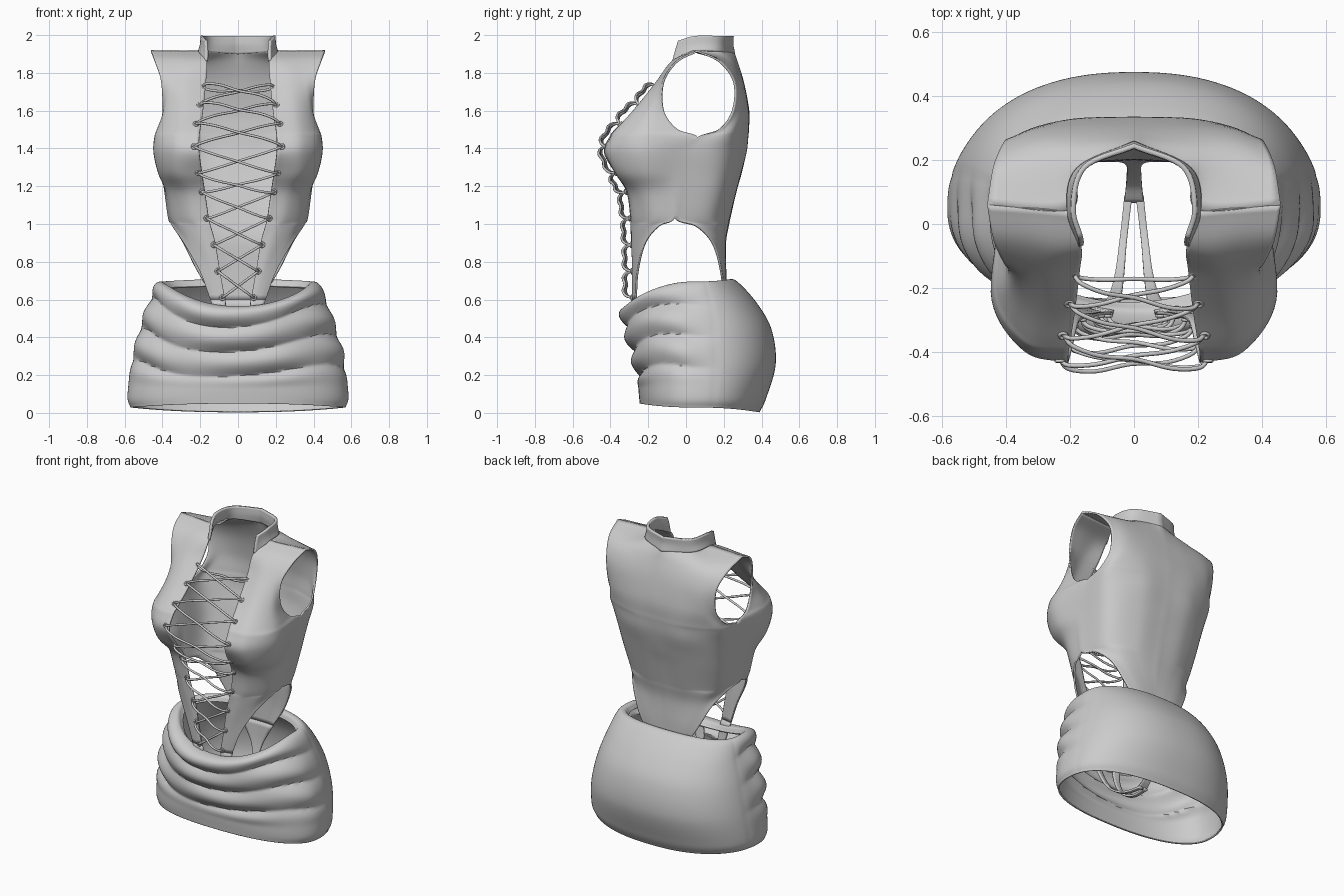
import bpy, bmesh, math
from mathutils import Vector

if "Cube" in bpy.data.objects:
    bpy.data.objects.remove(bpy.data.objects["Cube"])


def cr(p, t):
    """Smooth interpolation through the items of p, t in item units."""
    i = min(int(t), len(p) - 2)
    f = t - i
    b, c = p[i], p[i + 1]
    a = p[i - 1] if i > 0 else b * 2 - c
    d = p[i + 2] if i + 2 < len(p) else c * 2 - b
    return (b * 2 + (c - a) * f + (a * 2 - b * 5 + c * 4 - d) * f * f
            + (b * 3 - a - c * 3 + d) * f ** 3) * 0.5


def patch(rows, nu, sub):
    """Resample rows of control points into a fine grid."""
    n = len(rows[0])
    cols = [[r[k] for r in rows] for k in range(n)]
    grid = []
    for j in range((len(rows) - 1) * sub + 1):
        row = [cr(c, j / sub) for c in cols]
        grid.append([cr(row, (n - 1) * i / nu) for i in range(nu + 1)])
    return grid


def level_rows(data):
    """Each entry: z, then x,y pairs."""
    return [[Vector((r[k], r[k + 1], r[0])) for k in range(1, len(r), 2)] for r in data]


def grids_to_object(name, grids, mirror=True, closed=False, thick=0.01):
    bm = bmesh.new()
    for g in grids:
        for sx in ((1, -1) if mirror else (1,)):
            vs = [[bm.verts.new((p.x * sx, p.y, p.z)) for p in row] for row in g]
            n = len(g[0])
            for a, b in zip(vs, vs[1:]):
                for i in range(n if closed else n - 1):
                    k = (i + 1) % n
                    bm.faces.new((a[i], a[k], b[k], b[i]))
    bmesh.ops.remove_doubles(bm, verts=bm.verts, dist=0.0004)
    bmesh.ops.recalc_face_normals(bm, faces=bm.faces)
    me = bpy.data.meshes.new(name)
    bm.to_mesh(me)
    bm.free()
    ob = bpy.data.objects.new(name, me)
    bpy.context.collection.objects.link(ob)
    m = ob.modifiers.new("thickness", 'SOLIDIFY')
    m.thickness, m.offset = thick, 0
    bpy.ops.object.select_all(action='DESELECT')
    ob.select_set(True)
    bpy.context.view_layer.objects.active = ob
    bpy.ops.object.shade_smooth_by_angle(angle=math.radians(45))
    return ob


# Bodysuit front half: laced edge to side seam / hole edge
front = level_rows([
    (.60, .068, -.28, .09, -.28, .12, -.275, .145, -.265),
    (.75, .095, -.28, .13, -.28, .165, -.27, .20, -.255),
    (.90, .12, -.285, .18, -.28, .24, -.25, .285, -.215),
    (.99, .145, -.29, .22, -.275, .30, -.22, .345, -.14),
    (1.03, .155, -.29, .25, -.27, .34, -.18, .365, -.06),
    (1.17, .175, -.31, .28, -.29, .365, -.20, .385, -.05),
    (1.27, .19, -.37, .33, -.355, .415, -.22, .40, -.04),
    (1.38, .205, -.43, .34, -.395, .44, -.24, .415, -.01),
    (1.46, .205, -.40, .34, -.375, .435, -.23, .415, .06),
    (1.50, .20, -.37, .33, -.35, .42, -.22, .41, -.045),
    (1.60, .185, -.27, .30, -.27, .38, -.20, .395, -.117),
    (1.75, .17, -.14, .27, -.155, .35, -.14, .405, -.12),
    (1.86, .165, -.07, .25, -.07, .35, -.055, .44, -.047),
    (1.915, .20, .04, .29, .05, .38, .055, .46, .06)])
# Bodysuit back half: side seam / hole edge to centre back
back = level_rows([
    (.60, .12, .20, .08, .207, .04, .208, 0, .208),
    (.75, .215, .185, .14, .203, .07, .208, 0, .208),
    (.90, .29, .14, .21, .18, .11, .20, 0, .207),
    (.99, .345, .05, .28, .16, .15, .21, 0, .222),
    (1.03, .365, -.06, .32, .13, .17, .215, 0, .23),
    (1.17, .385, -.05, .345, .16, .18, .25, 0, .262),
    (1.27, .40, -.04, .36, .18, .19, .275, 0, .29),
    (1.38, .415, -.01, .38, .20, .20, .305, 0, .315),
    (1.46, .415, .06, .39, .225, .20, .315, 0, .325),
    (1.50, .41, .175, .37, .255, .20, .32, 0, .328),
    (1.60, .395, .247, .32, .295, .19, .323, 0, .33),
    (1.75, .405, .255, .30, .285, .15, .298, 0, .302),
    (1.86, .44, .177, .31, .21, .17, .245, 0, .268),
    (1.915, .46, .06, .20, .045, .17, .17, 0, .25)])
SUB = 6
gf, gb = patch(front, 24, SUB), patch(back, 24, SUB)
for j in range(4 * SUB, 8 * SUB + 1):      # weld the side seam between the holes
    mid = (gf[j][-1] + gb[j][0]) / 2
    gf[j][-1], gb[j][0] = mid, mid.copy()

# Narrow straps under the skirt
front_strap = level_rows([
    (.15, .005, .09, .03, .09), (.17, .022, -.05, .045, -.05),
    (.25, .032, -.17, .062, -.17), (.40, .045, -.25, .09, -.245),
    (.60, .068, -.28, .145, -.265)])
back_strap = level_rows([
    (.15, .03, .07, 0, .07), (.22, .024, .14, 0, .14),
    (.42, .03, .195, 0, .195), (.60, .12, .20, 0, .208)])
grids_to_object("bodysuit", [gf, gb], thick=.01)
grids_to_object("under_straps", [patch(front_strap, 4, 6), patch(back_strap, 4, 6)], thick=.012)

# Stand-up collar, open at the front
collar = [[Vector(p) for p in r] for r in (
    [(.165, -.07, 1.86), (.203, .04, 1.912), (.175, .17, 1.912), (0, .253, 1.90)],
    [(.165, -.055, 1.92), (.194, .05, 1.95), (.16, .175, 1.95), (0, .243, 1.95)],
    [(.168, -.04, 1.97), (.19, .05, 1.995), (.155, .178, 1.995), (0, .245, 1.995)])]
grids_to_object("collar", [patch(collar, 24, 5)], thick=.016)

# Draped skirt: half width, front y, back y, then z at front, side, back
levels = [Vector(v) for v in (
    (.565, -.24, .385, .05, .03, .005), (.58, -.245, .42, .10, .09, .08),
    (.56, -.255, .47, .20, .25, .26), (.52, -.285, .448, .33, .42, .44),
    (.47, -.32, .37, .45, .57, .58), (.43, -.335, .27, .54, .67, .69),
    (.395, -.28, .225, .56, .69, .70), (.365, -.235, .21, .53, .66, .67))]


def smooth(a, b, v):
    t = max(0, min(1, (v - a) / (b - a)))
    return t * t * (3 - 2 * t)


CY, N, SEG = .05, 2.3, 144
skirt = []
for j in range((len(levels) - 1) * 12 + 1):
    a, yf, yb, zf, zs, zb = cr(levels, j / 12)
    row = []
    for i in range(SEG):
        th = 2 * math.pi * i / SEG
        c, s = math.cos(th), math.sin(th)
        ux = math.copysign(abs(c) ** (2 / N), c)
        uy = math.copysign(abs(s) ** (2 / N), s)
        b = yb - CY if s > 0 else CY - yf
        # horizontal gathers, strongest in front, gone behind the side seams
        w = smooth(.3, -.25, s) * smooth(.13, .21, zf)
        wave = abs(math.cos(math.pi * (zf - .40 + .018 * math.sin(3 * th + 1)) / .13))
        f = (.04 * wave - .022) * w * (.75 + .25 * math.sin(5 * th + zf * 9))
        f -= .004 * math.exp(-((s - .2) / .02) ** 2)      # side seam
        z = zs + ((zb if s > 0 else zf) - zs) * s * s
        row.append(Vector(((a + f) * ux, CY + (b + f) * uy, z)))
    skirt.append(row)
grids_to_object("skirt", [skirt], mirror=False, closed=True, thick=.01)

# Eyelets down both edges of the opening
holes = [Vector(p) for p in (
    (.19, -.16, 1.73), (.203, -.25, 1.63), (.222, -.35, 1.53), (.232, -.43, 1.41),
    (.21, -.375, 1.27), (.19, -.32, 1.17), (.165, -.30, 1.03), (.127, -.292, .89),
    (.107, -.288, .75), (.083, -.288, .61))]
normals = []
for i, h in enumerate(holes):
    t = holes[max(i - 1, 0)] - holes[min(i + 1, len(holes) - 1)]
    normals.append(Vector((0, -t.z, t.y)).normalized())
    for sx in (1, -1):
        bpy.ops.mesh.primitive_torus_add(major_radius=.012, minor_radius=.005,
                                         major_segments=16, minor_segments=8,
                                         location=(h.x * sx, h.y, h.z))
        ob = bpy.context.object
        ob.name = "eyelet"
        ob.rotation_euler = normals[-1].to_track_quat('Z', 'Y').to_euler()
        bpy.ops.object.shade_smooth()

# Criss-cross cord
cu = bpy.data.curves.new("lacing", 'CURVE')
cu.dimensions, cu.bevel_depth, cu.bevel_resolution = '3D', .007, 2


def cord(p, q, n, bulge):
    pts = [p.lerp(q, t) + n * bulge * k for t, k in
           ((0, -.2), (.06, .6), (.25, 1), (.5, .8), (.75, 1), (.94, .6), (1, -.2))]
    sp = cu.splines.new('POLY')
    sp.points.add(24)
    for i, pt in enumerate(sp.points):
        pt.co = (*cr(pts, i / 4), 1)


def flip(v):
    return Vector((-v.x, v.y, v.z))


cord(flip(holes[0]), holes[0], Vector((0, -.5, -.9)), .03)
for i in range(len(holes) - 1):
    p, q = holes[i], holes[i + 1]
    n = (normals[i] + normals[i + 1]).normalized()
    cord(p, flip(q), n, .032)
    cord(flip(p), q, n, .046)
lacing = bpy.data.objects.new("lacing", cu)
bpy.context.collection.objects.link(lacing)
